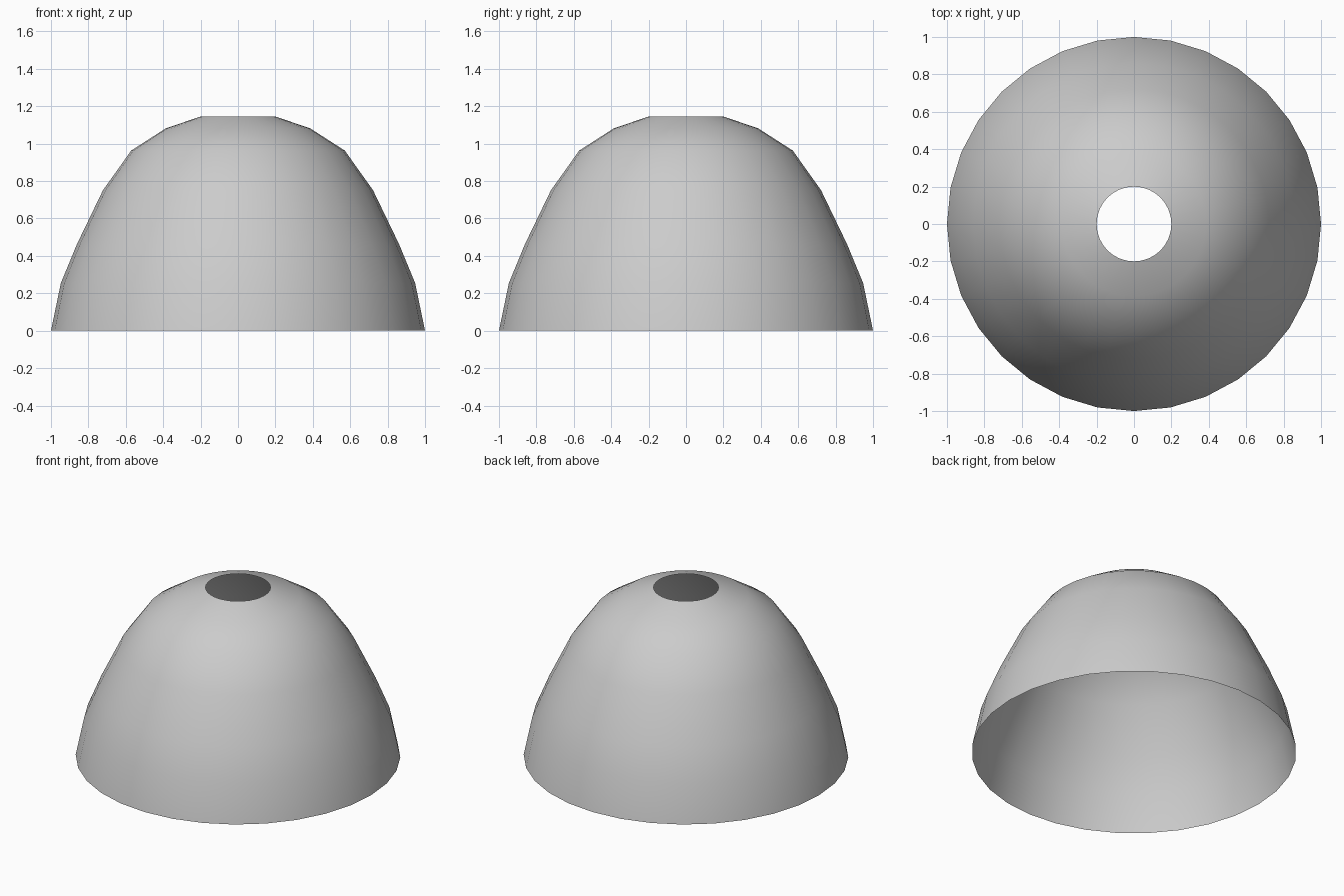
import bpy, bmesh, math

if "Cube" in bpy.data.objects:
    bpy.data.objects.remove(bpy.data.objects["Cube"])

SIDES = 32
# Shade profile from bottom rim to top opening: (radius, height)
PROFILE = [(1.0, 0.0), (0.947, 0.255), (0.861, 0.463), (0.722, 0.751),
           (0.571, 0.963), (0.386, 1.082), (0.2, 1.145)]

# Open dome shell: one ring per profile point, bridged with quads
bm = bmesh.new()
rings = []
for r, z in PROFILE:
    rings.append([bm.verts.new((r * math.cos(2 * math.pi * i / SIDES),
                                r * math.sin(2 * math.pi * i / SIDES), z))
                  for i in range(SIDES)])
for low, high in zip(rings, rings[1:]):
    for i in range(SIDES):
        j = (i + 1) % SIDES
        face = bm.faces.new((low[i], low[j], high[j], high[i]))
        face.smooth = True

mesh = bpy.data.meshes.new("lamp_shade")
bm.to_mesh(mesh)
bm.free()
shade = bpy.data.objects.new("lamp_shade", mesh)
bpy.context.collection.objects.link(shade)
